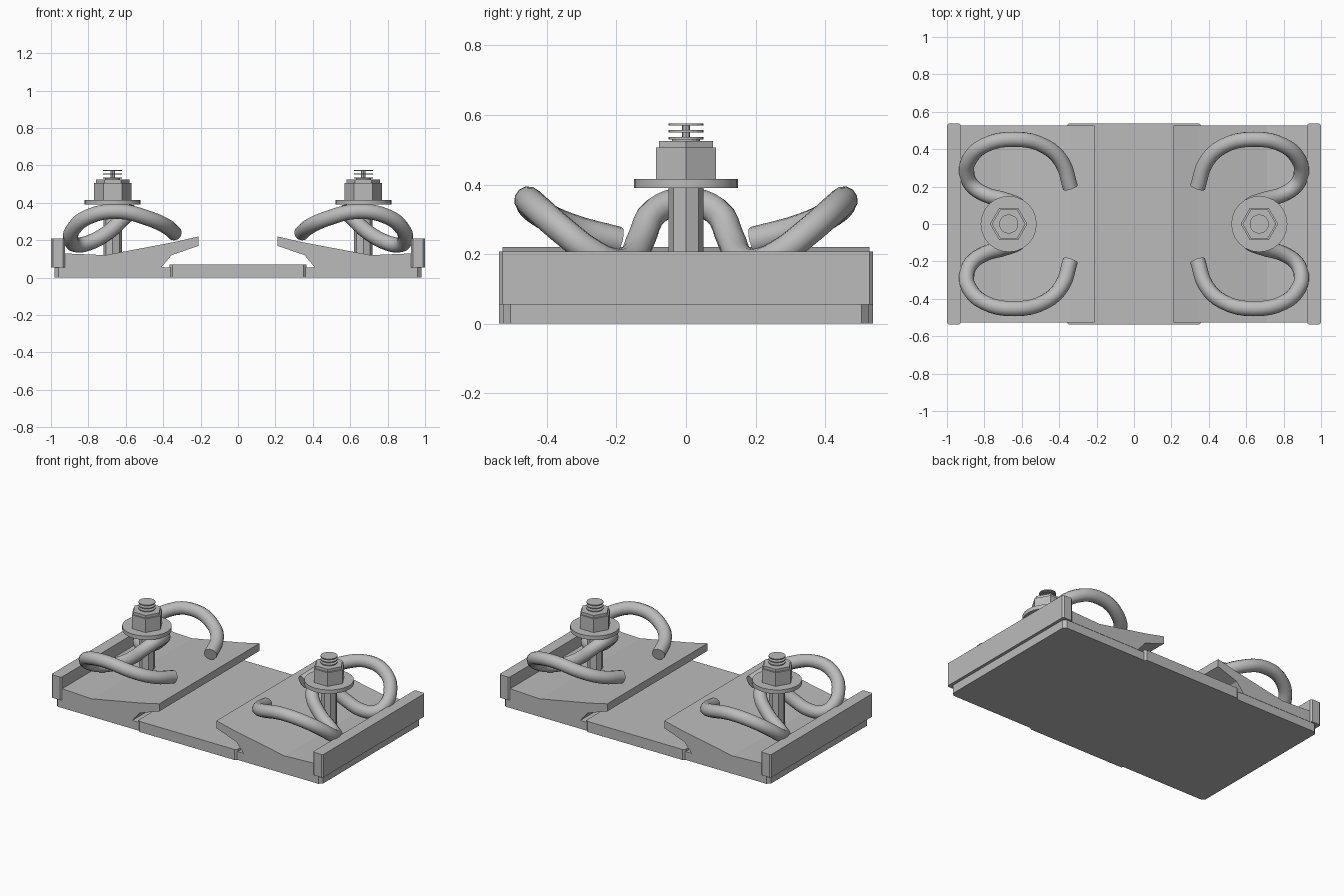
import bpy, bmesh, math

if "Cube" in bpy.data.objects:
    bpy.data.objects.remove(bpy.data.objects["Cube"], do_unlink=True)

steel = bpy.data.materials.new("grey steel")
steel.use_nodes = True
GREY = (0.5, 0.5, 0.5, 1)
steel.diffuse_color = GREY
steel.node_tree.nodes["Principled BSDF"].inputs["Base Color"].default_value = GREY


def add_object(name, data):
    ob = bpy.data.objects.new(name, data)
    bpy.context.collection.objects.link(ob)
    data.materials.append(steel)
    return ob


def prism(name, outline, depth, place):
    """Extrude a closed outline; place(a, b, d) maps it into space."""
    bm = bmesh.new()
    rings = [[bm.verts.new(place(a, b, d)) for a, b in outline] for d in depth]
    n = len(outline)
    for ring in rings:
        bm.faces.new(ring)
    for i in range(n):
        j = (i + 1) % n
        bm.faces.new((rings[0][i], rings[0][j], rings[1][j], rings[1][i]))
    bmesh.ops.recalc_face_normals(bm, faces=bm.faces)
    mesh = bpy.data.meshes.new(name)
    bm.to_mesh(mesh)
    bm.free()
    return add_object(name, mesh)


def plate(name, x0, x1, half_y, z0, z1, c):
    """Flat slab with clipped vertical corners."""
    y = half_y
    outline = [(x0 + c, -y), (x1 - c, -y), (x1, c - y), (x1, y - c),
               (x1 - c, y), (x0 + c, y), (x0, y - c), (x0, c - y)]
    return prism(name, outline, (z0, z1), lambda a, b, d: (a, b, d))


def round_part(name, radius, z0, z1, sides):
    """Upright polygon column on the bolt axis, one corner towards x."""
    step = 2 * math.pi / sides
    outline = [(BOLT_X + radius * math.cos(i * step), radius * math.sin(i * step))
               for i in range(sides)]
    ob = prism(name, outline, (z0, z1), lambda a, b, d: (a, b, d))
    return ob


def smooth(ob, degrees):
    bpy.ops.object.select_all(action="DESELECT")
    ob.select_set(True)
    bpy.context.view_layer.objects.active = ob
    bpy.ops.object.shade_smooth_by_angle(angle=math.radians(degrees))


BOLT_X = 0.67

# Base plate with the thicker centre pad
plate("base_plate", -0.98, 0.98, 0.525, 0, 0.055, 0.02)
plate("centre_pad", -0.365, 0.365, 0.537, 0, 0.07, 0.015)

parts = []

# Sloped shoulder with the overhanging lip, and the outer wall
shoulder = [(0.95, 0.055), (0.41, 0.055), (0.355, 0.12), (0.21, 0.17),
            (0.21, 0.22), (0.34, 0.19), (0.71, 0.12), (0.95, 0.13)]
parts.append(prism("left_shoulder", shoulder, (-0.527, 0.527),
                   lambda a, b, d: (a, d, b)))
parts.append(plate("left_wall", 0.925, 1.0, 0.537, 0.055, 0.208, 0.01))

# Bolt, washer, nut and thread
parts.append(round_part("left_bolt_shaft", 0.05, 0.1, 0.395, 8))
washer = round_part("left_washer", 0.15, 0.39, 0.416, 24)
smooth(washer, 30)
parts.append(washer)
parts.append(round_part("left_nut", 0.1, 0.416, 0.507, 6))
parts.append(round_part("left_nut_top", 0.09, 0.507, 0.525, 6))
parts.append(round_part("left_thread_collar", 0.04, 0.525, 0.536, 16))
parts.append(round_part("left_thread_core", 0.012, 0.53, 0.572, 8))
for i in range(3):
    parts.append(round_part(f"left_thread_ring_{i + 1}", 0.051,
                            0.53 + i * 0.02, 0.536 + i * 0.02, 20))

# Spring clip: half the path, mirrored across y
half = [(0.34, 0.195, 0.238), (0.385, 0.33, 0.275), (0.475, 0.415, 0.315),
        (0.64, 0.453, 0.354), (0.80, 0.42, 0.325), (0.88, 0.345, 0.26),
        (0.895, 0.28, 0.21), (0.87, 0.21, 0.176), (0.80, 0.16, 0.185),
        (0.69, 0.128, 0.245), (0.605, 0.085, 0.325)]
path = half + [(0.575, 0, 0.35)] + [(x, -y, z) for x, y, z in reversed(half)]
curve = bpy.data.curves.new("clip_path", "CURVE")
curve.dimensions = "3D"
curve.bevel_depth = 0.041
curve.bevel_resolution = 4
curve.resolution_u = 4
curve.use_fill_caps = True
spline = curve.splines.new("BEZIER")
spline.bezier_points.add(len(path) - 1)
for point, co in zip(spline.bezier_points, path):
    point.co = co
    point.handle_left_type = point.handle_right_type = "AUTO"
clip = add_object("left_spring_clip", curve)
bpy.ops.object.select_all(action="DESELECT")
clip.select_set(True)
bpy.context.view_layer.objects.active = clip
bpy.ops.object.convert(target="MESH")
clip = bpy.context.view_layer.objects.active
smooth(clip, 50)
parts.append(clip)

# Opposite side: the same parts turned half way round
for ob in parts:
    twin = ob.copy()
    twin.name = ob.name.replace("left", "right")
    twin.rotation_euler.z = math.pi
    bpy.context.collection.objects.link(twin)
